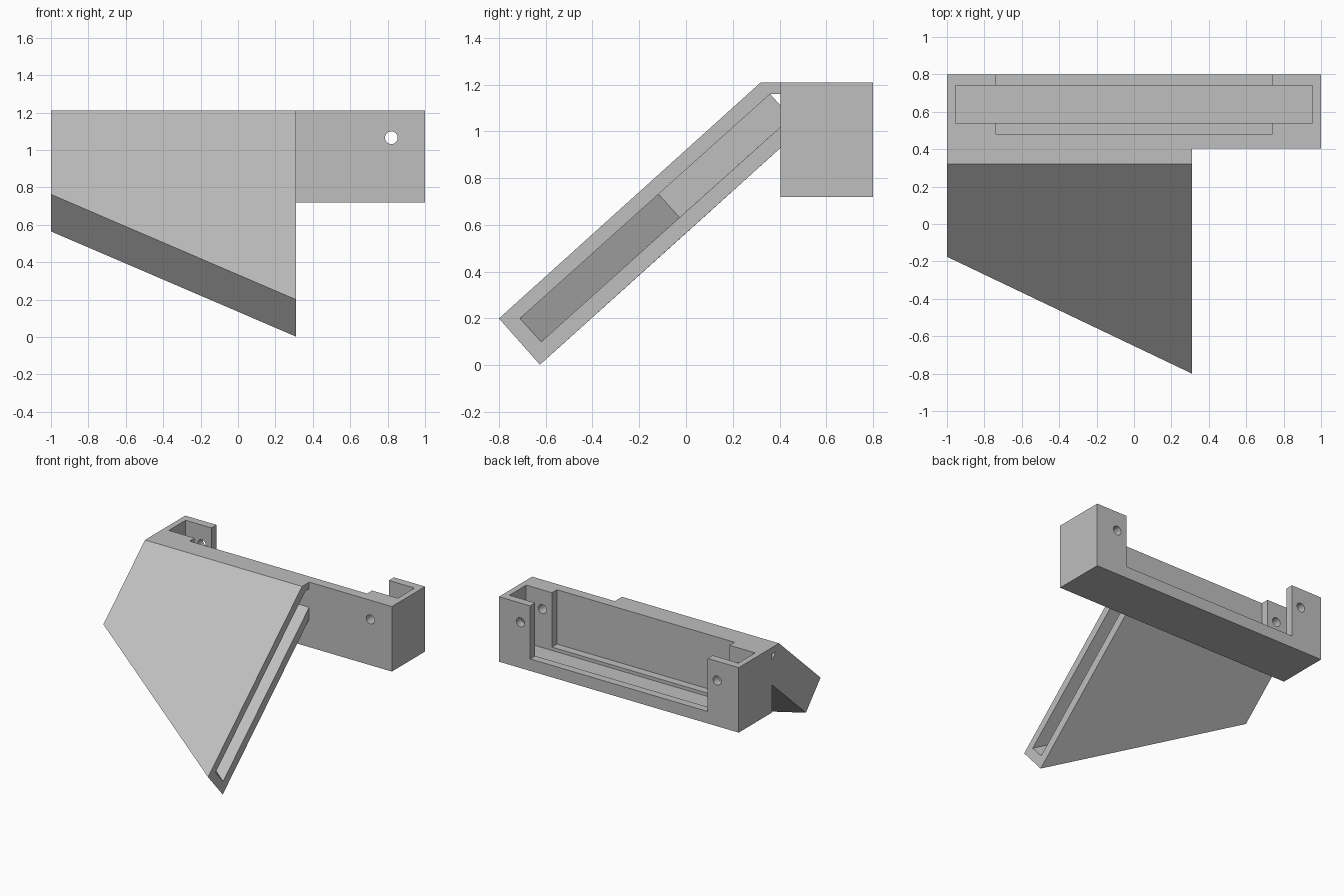
import bpy, bmesh, math

cube = bpy.data.objects.get("Cube")
if cube:
    bpy.data.objects.remove(cube, do_unlink=True)

grey = bpy.data.materials.new("light grey")
grey.use_nodes = True
colour = (0.52, 0.52, 0.52, 1)
grey.diffuse_color = colour
grey.node_tree.nodes["Principled BSDF"].inputs["Base Color"].default_value = colour


def loft(name, x0, profile0, x1, profile1):
    """Solid between two (y, z) profiles standing at x0 and x1."""
    bm = bmesh.new()
    a = [bm.verts.new((x0, y, z)) for y, z in profile0]
    b = [bm.verts.new((x1, y, z)) for y, z in profile1]
    bm.faces.new(a)
    bm.faces.new(b[::-1])
    n = len(a)
    for i in range(n):
        j = (i + 1) % n
        bm.faces.new((a[j], a[i], b[i], b[j]))
    bmesh.ops.recalc_face_normals(bm, faces=bm.faces)
    mesh = bpy.data.meshes.new(name)
    bm.to_mesh(mesh)
    bm.free()
    mesh.materials.append(grey)
    obj = bpy.data.objects.new(name, mesh)
    bpy.context.collection.objects.link(obj)
    return obj


def block(name, x0, x1, y0, y1, z0, z1):
    p = [(y0, z0), (y1, z0), (y1, z1), (y0, z1)]
    return loft(name, x0, p, x1, p)


def cut(target, cutter):
    """Apply a boolean difference and remove the cutter."""
    mod = target.modifiers.new("cut", "BOOLEAN")
    mod.operation = "DIFFERENCE"
    mod.solver = "EXACT"
    mod.object = cutter
    bpy.context.view_layer.objects.active = target
    bpy.ops.object.modifier_apply(modifier=mod.name)
    bpy.data.objects.remove(cutter, do_unlink=True)


FRONT, BACK, BOTTOM, TOP = 0.405, 0.80, 0.72, 1.21
SIDE = 0.31          # open side of the sloping sleeve
SLOPE = 0.9          # rise of the sleeve along y


def slide(point, x):
    """Move a lower corner up the slope to follow the slanted end."""
    d = (SIDE - x) * 0.477
    return (point[0] + d, point[1] + d * SLOPE)


# Open-topped tray with a deep channel, front recess and back opening
tray = block("tray", -1, 1, FRONT, BACK, BOTTOM, TOP)
cut(tray, block("channel_cutter", -0.955, 0.955, 0.54, 0.74, 0.775, 1.4))
cut(tray, block("recess_cutter", -0.74, 0.74, 0.48, 0.60, 0.80, 1.4))
cut(tray, block("opening_cutter", -0.74, 0.74, 0.70, 0.90, 0.81, 1.4))

# Screw holes through both long walls
for x in (-0.82, 0.82):
    ring = [(math.cos(a * math.tau / 24), math.sin(a * math.tau / 24)) for a in range(24)]
    hole = loft("hole_cutter", -0.3, [(0.034 * c, 0.034 * s) for c, s in ring],
                0.3, [(0.034 * c, 0.034 * s) for c, s in ring])
    hole.rotation_euler.z = math.pi / 2
    hole.location = (x, 0.62, 1.065)
    bpy.context.view_layer.update()
    cut(tray, hole)

# Sloping sleeve with a slanted lower end
upper = [(0.32, TOP), (FRONT, TOP), (FRONT, 0.93)]
low_front, low_back = (-0.80, 0.20), (-0.625, 0.002)


def sleeve_profile(x):
    return [slide(low_front, x)] + upper + [slide(low_back, x)]


sleeve = loft("sloping_sleeve", -1, sleeve_profile(-1), SIDE, sleeve_profile(SIDE))


# Slot inside the sleeve, open at one side
def slot_profile(x):
    return [slide((-0.71, 0.20), x), (0.36, 1.16), (0.5, 1.16), (0.5, 1.105),
            slide((-0.62, 0.10), x)]


cut(sleeve, loft("slot_cutter", -0.93, slot_profile(-0.93), 0.36, slot_profile(0.36)))

# Small gap left at the top corner, right through the sleeve
gap = [(0.36, 1.16), (0.43, 1.16), (0.43, 1.082)]
cut(sleeve, loft("gap_cutter", -1.1, gap, 0.4, gap))
